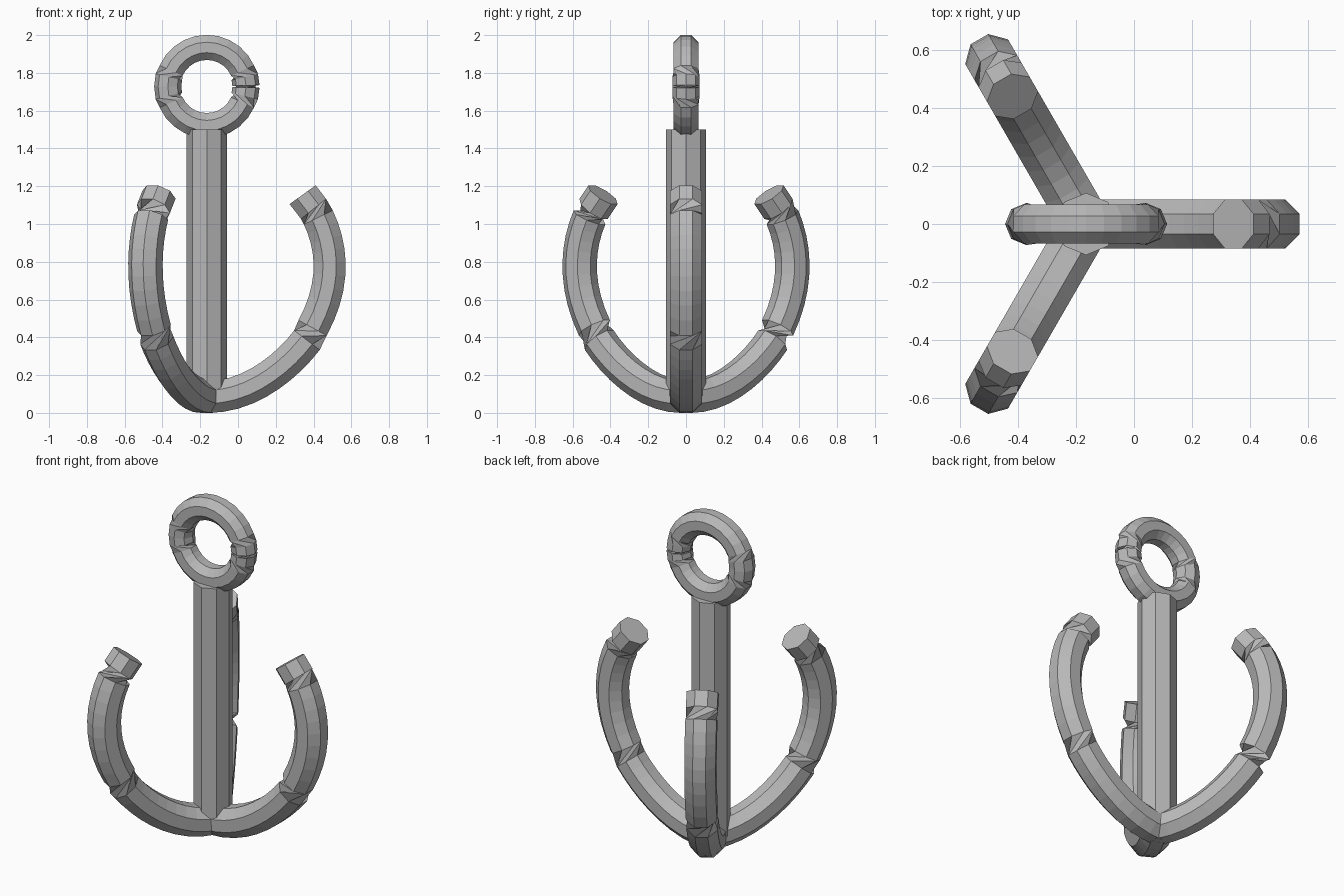
import bpy, bmesh
from math import sin, cos, radians, pi
from mathutils import Vector
from mathutils.geometry import interpolate_bezier

cube = bpy.data.objects.get("Cube")
if cube:
    bpy.data.objects.remove(cube, do_unlink=True)

SIDES = 8
CENTRE_X = -0.165

steel = bpy.data.materials.new("steel_grey")
steel.use_nodes = True
grey = (0.48, 0.48, 0.48, 1)
steel.diffuse_color = grey
steel.node_tree.nodes["Principled BSDF"].inputs["Base Color"].default_value = grey


def sweep(name, stations, radius, closed=False):
    """Skin octagons given as (centre, normal, side, roll in degrees)."""
    bm = bmesh.new()
    rings = []
    for centre, normal, side, roll in stations:
        angles = [radians(roll) + 2 * pi * i / SIDES for i in range(SIDES)]
        rings.append([bm.verts.new(centre + radius * (cos(a) * normal + sin(a) * side))
                      for a in angles])
    pairs = list(zip(rings, rings[1:]))
    if closed:
        pairs.append((rings[-1], rings[0]))
    else:
        bm.faces.new(rings[0])
        bm.faces.new(rings[-1])
    for a, b in pairs:
        for i in range(SIDES):
            j = (i + 1) % SIDES
            bm.faces.new((a[i], a[j], b[j], b[i]))
    bmesh.ops.recalc_face_normals(bm, faces=bm.faces)
    mesh = bpy.data.meshes.new(name)
    bm.to_mesh(mesh)
    bm.free()
    mesh.materials.append(steel)
    obj = bpy.data.objects.new(name, mesh)
    obj.location.x = CENTRE_X
    bpy.context.collection.objects.link(obj)
    return obj


# Shaft
X, Y, Z = Vector((1, 0, 0)), Vector((0, 1, 0)), Vector((0, 0, 1))
sweep("shaft", [(Z * z, X, Y, 0) for z in (0.09, 1.5)], 0.107)

# Hook arms: three curved sections joined by twisted necks, as (reach, height)
SECTIONS = [
    ((0, 0.085), (0.22, 0.08), (0.42, 0.24), (0.53, 0.385), 10),
    ((0.56, 0.45), (0.68, 0.67), (0.67, 0.87), (0.59, 1.035), 10),
    ((0.565, 1.08), (0.545, 1.105), (0.525, 1.13), (0.507, 1.155), 2),
]


def hook_arm(name, heading, twists):
    out = Vector((cos(radians(heading)), sin(radians(heading)), 0))
    side = Vector((-out.y, out.x, 0))
    stations, roll = [], 22.5
    for (p0, h0, h1, p1, count), twist in zip(SECTIONS, (0,) + twists):
        roll += twist
        controls = [out * r + Z * z for r, z in (p0, h0, h1, p1)]
        points = interpolate_bezier(*controls, count)
        for i, p in enumerate(points):
            if i == 0:
                tangent = controls[1] - controls[0]
            elif i == count - 1:
                tangent = controls[3] - controls[2]
            else:
                tangent = points[i + 1] - points[i - 1]
            normal = side.cross(tangent.normalized())
            stations.append((p, normal, side, roll))
    sweep(name, stations, 0.092)


hook_arm("left_arm", 0, (90, 90))
hook_arm("back_arm", 120, (135, 90))
hook_arm("front_arm", 240, (90, 135))

# Eye ring: long arcs and short side sections, as (start, end, segments, roll)
ARCS = [
    (1.5, 14, 1, 90),
    (24, 156, 10, 22.5),
    (166, 194, 2, 90),
    (204, 336, 10, 22.5),
    (346, 358.5, 1, -45),
]
stations = []
for start, end, count, roll in ARCS:
    for i in range(count + 1):
        a = radians(start + (end - start) * i / count)
        outward = X * cos(a) + Z * sin(a)
        stations.append((Z * 1.728 + outward * 0.207, outward, Y, roll))
sweep("eye_ring", stations, 0.072, closed=True)
